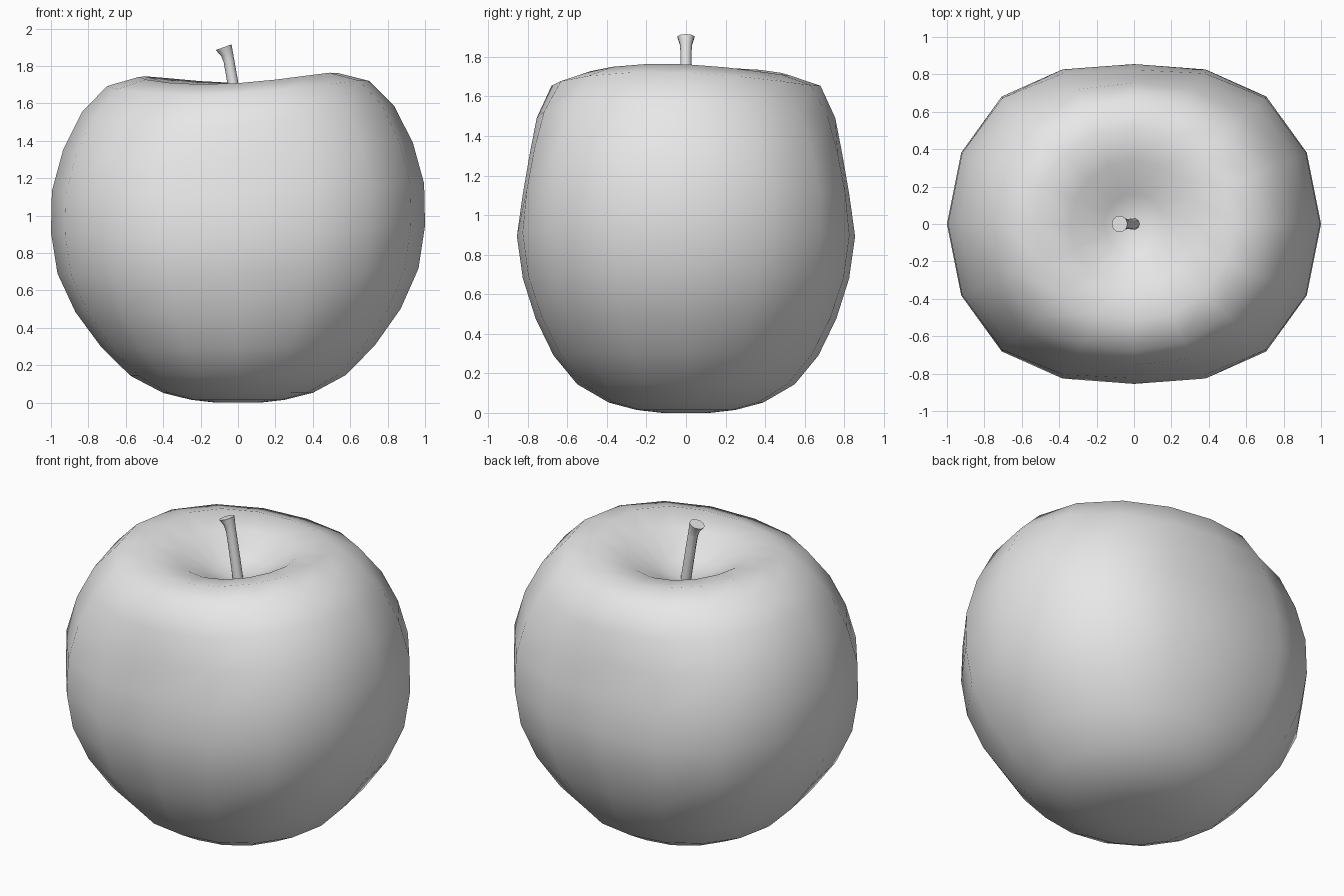
import bpy, bmesh
from math import sin, cos, pi, radians
from mathutils import Vector, Matrix

cube = bpy.data.objects.get("Cube")
if cube:
    bpy.data.objects.remove(cube)

grey = bpy.data.materials.new("plain grey")
grey.use_nodes = True
colour = (0.8, 0.8, 0.8, 1)
grey.diffuse_color = colour
grey.node_tree.nodes["Principled BSDF"].inputs["Base Color"].default_value = colour


def skin(name, rings, start, end):
    """Join equal rings of points with quads and close both ends on a point."""
    bm = bmesh.new()
    loops = [[bm.verts.new(p) for p in ring] for ring in rings]
    n = len(loops[0])
    for a, b in zip(loops, loops[1:]):
        for i in range(n):
            j = (i + 1) % n
            bm.faces.new((a[i], a[j], b[j], b[i]))
    for loop, tip in ((loops[0], start), (loops[-1], end)):
        pole = bm.verts.new(tip)
        for i in range(n):
            bm.faces.new((loop[i], loop[(i + 1) % n], pole))
    bmesh.ops.recalc_face_normals(bm, faces=bm.faces[:])
    for f in bm.faces:
        f.smooth = True
    mesh = bpy.data.meshes.new(name)
    bm.to_mesh(mesh)
    bm.free()
    mesh.materials.append(grey)
    obj = bpy.data.objects.new(name, mesh)
    bpy.context.collection.objects.link(obj)
    return obj


# Fruit body: half width, half depth, height, unevenness of each ring
profile = [
    (.12, .12, .0, 0), (.25, .25, .015, 0), (.40, .39, .052, 0),
    (.575, .55, .145, 0), (.73, .67, .295, .005), (.87, .76, .485, .01),
    (.965, .825, .692, .013), (1.0, .855, .91, .02), (.995, .825, 1.13, .025),
    (.935, .79, 1.34, .035), (.835, .755, 1.53, .045), (.70, .68, 1.68, .03),
    (.53, .52, 1.73, .025), (.34, .34, 1.69, .015), (.16, .16, 1.59, .005),
]


def body_ring(rx, ry, z, wave):
    points = []
    for i in range(16):
        t = 2 * pi * i / 16
        s = sin(t)
        y = s * (rx - (rx - ry) * s ** 4)   # flattened front and back
        tilt = .02 * rx * cos(t) * min(1, z)
        points.append((rx * cos(t), y, z + tilt + wave * cos(2 * t + .5)))
    return points


skin("fruit_body", [body_ring(*p) for p in profile], (0, 0, .002), (0, 0, 1.53))

# Stem: x, height, radius, lean in degrees, flaring at the cut tip
path = [(.008, 1.49, .03, -8), (-.033, 1.74, .029, -9), (-.048, 1.825, .029, -12),
        (-.059, 1.865, .033, -18), (-.077, 1.9, .045, -20)]


def stem_ring(x, z, r, lean):
    turn = Matrix.Rotation(radians(lean), 3, 'Y')
    return [Vector((x, 0, z)) + turn @ Vector((r * cos(2 * pi * i / 10), r * sin(2 * pi * i / 10), 0))
            for i in range(10)]


stem = skin("stem", [stem_ring(*p) for p in path], (.008, 0, 1.49), (-.077, 0, 1.9))
bpy.context.view_layer.objects.active = stem
stem.select_set(True)
bpy.ops.object.shade_smooth_by_angle(angle=radians(50))
